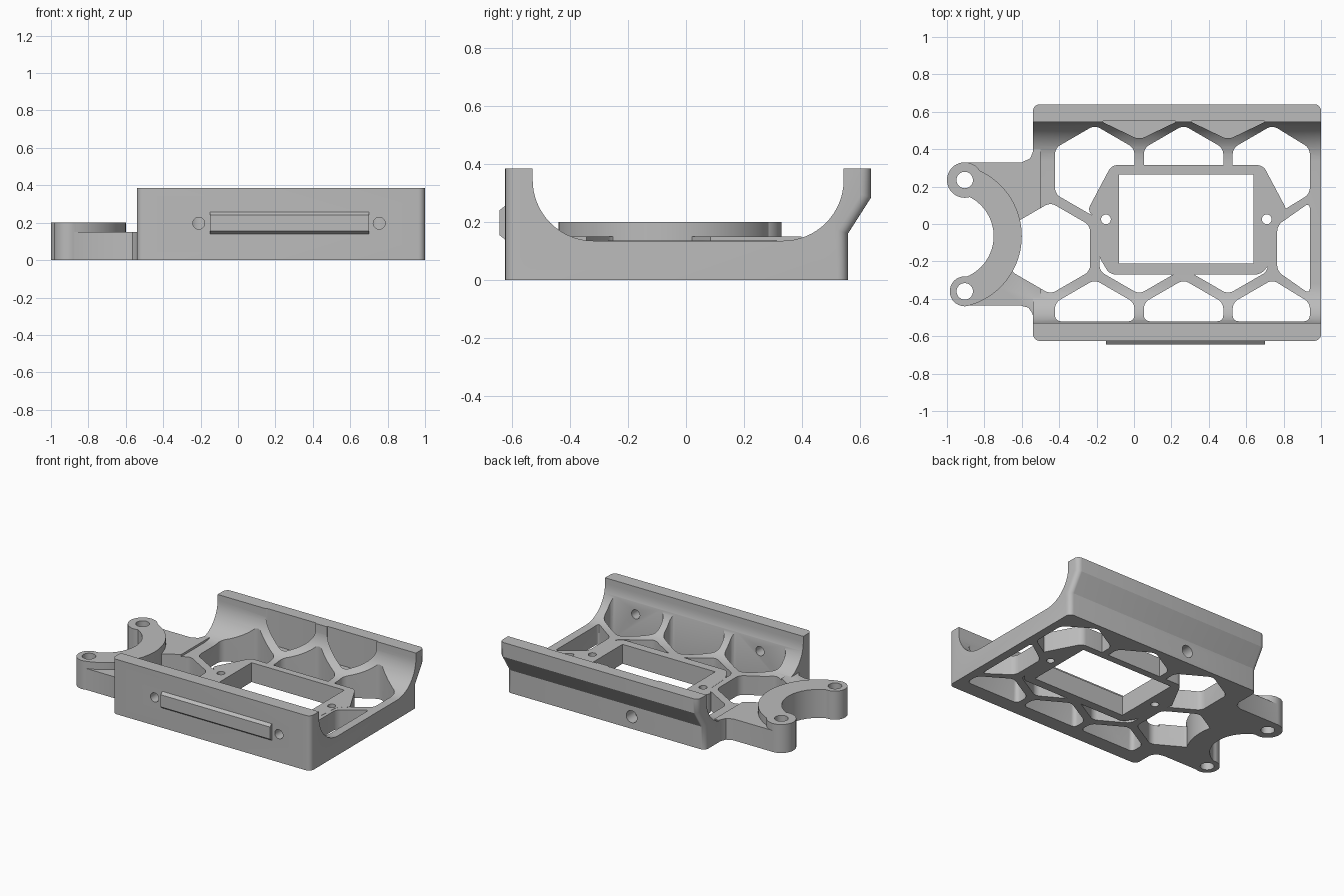
import bpy, bmesh
from math import sin, cos, pi, radians

default = bpy.data.objects.get("Cube")
if default:
    bpy.data.objects.remove(default)

grey = bpy.data.materials.new("matte_grey")
grey.use_nodes = True
grey.diffuse_color = (0.5, 0.5, 0.5, 1)
grey.node_tree.nodes["Principled BSDF"].inputs["Base Color"].default_value = (0.5, 0.5, 0.5, 1)

PLACE = {"x": lambda a, b, h: (h, a, b),
         "y": lambda a, b, h: (a, h, b),
         "z": lambda a, b, h: (a, b, h)}


def prism(name, points, lo, hi, axis="z", rounding=0.0, pick=None):
    """Extrude a 2D outline along an axis, optionally rounding its long edges."""
    bm = bmesh.new()
    face = bm.faces.new([bm.verts.new(PLACE[axis](a, b, lo)) for a, b in points])
    top = bmesh.ops.extrude_face_region(bm, geom=[face])["geom"]
    shift = PLACE[axis](0, 0, hi - lo)
    bmesh.ops.translate(bm, vec=shift, verts=[v for v in top if isinstance(v, bmesh.types.BMVert)])
    bmesh.ops.recalc_face_normals(bm, faces=bm.faces)
    if rounding:
        k = "xyz".index(axis)
        if pick is None:
            pick = lambda e: abs(e.verts[0].co[k] - e.verts[1].co[k]) > 1e-4
        bmesh.ops.bevel(bm, geom=[e for e in bm.edges if pick(e)], offset=rounding,
                        segments=5, profile=0.5, affect="EDGES", clamp_overlap=True)
    mesh = bpy.data.meshes.new(name)
    bm.to_mesh(mesh)
    bm.free()
    mesh.materials.append(grey)
    obj = bpy.data.objects.new(name, mesh)
    bpy.context.collection.objects.link(obj)
    return obj


def arc(cx, cy, r, start, end, n=16):
    return [(cx + r * cos(radians(start + (end - start) * i / n)),
             cy + r * sin(radians(start + (end - start) * i / n))) for i in range(n + 1)]


def disc(name, cx, cy, r, lo, hi, axis="z"):
    return prism(name, arc(cx, cy, r, 0, 360, 40)[:-1], lo, hi, axis)


def combine(target, tool, operation):
    """Apply one boolean and discard the tool."""
    tool.hide_render = True
    mod = target.modifiers.new("shape", "BOOLEAN")
    mod.operation, mod.object, mod.solver = operation, tool, "EXACT"
    bpy.context.view_layer.objects.active = target
    bpy.ops.object.modifier_apply(modifier=mod.name)
    bpy.data.objects.remove(tool)


def cut(tool):
    combine(body, tool, "DIFFERENCE")


def add(tool):
    combine(body, tool, "UNION")


# Cradle: U-shaped section swept along x, with rounded outer ends
FLOOR = 0.135
section = [(-0.625, 0), (0.56, 0), (0.56, 0.16), (0.64, 0.285), (0.64, 0.385), (0.545, 0.385)]
section += arc(0.335, 0.345, 0.21, 0, -90)
section += arc(-0.32, 0.345, 0.21, 270, 180)
section += [(-0.53, 0.385), (-0.625, 0.385)]


def outer_end(e):
    a, b = e.verts
    outside = all(v.co.y < -0.62 or v.co.y > 0.559 for v in e.verts)
    return outside and abs(a.co.x - b.co.x) < 1e-4 and abs(a.co.z - b.co.z) > 0.02


body = prism("cradle_body", section, -0.54, 1.0, "x", 0.035, outer_end)

# Tab that carries the yoke, flared where it meets the cradle
add(prism("tab", [(-0.905, -0.435), (-0.61, -0.435), (-0.565, -0.447), (-0.545, -0.475),
                  (-0.53, -0.52), (-0.5, -0.52), (-0.5, 0.40), (-0.535, 0.40),
                  (-0.555, 0.35), (-0.6, 0.33), (-0.905, 0.33)], 0, 0.15))


# Honeycomb windows, trimmed to the floor area
def cell(cx, cy):
    pts = []
    for i in range(6):
        a = pi / 6 + i * pi / 3
        p = (round(min(cx + 0.245 * cos(a), 0.94), 4),
             round(max(-0.52, min(cy + 0.245 * sin(a), 0.553)), 4))
        if p not in pts:
            pts.append(p)

    def turn(i):
        (ax, ay), (bx, by), (px, py) = pts[i - 1], pts[i], pts[(i + 1) % len(pts)]
        return abs((bx - ax) * (py - by) - (by - ay) * (px - bx))
    return [p for i, p in enumerate(pts) if turn(i) > 1e-5]


PITCH, ROW, MID = 0.475, 0.413, -0.13
for i in range(3):
    for y in (MID - ROW, MID + ROW):
        cut(prism("window", cell(-0.21 + i * PITCH, y), -0.1, 0.6, rounding=0.03))
for i in range(4):
    cut(prism("window", cell(-0.447 + i * PITCH, MID), -0.1, 0.6, rounding=0.03))
# Blind pockets in the back wall
for i in (1, 2):
    cut(prism("pocket", cell(-0.447 + i * PITCH, MID + 2 * ROW), 0.14, 0.6, rounding=0.03))

# Central mounting frame with rectangular opening and two screw holes
add(prism("frame", [(-0.12, 0.315), (0.69, 0.315), (0.82, 0.07), (0.75, 0.03), (0.735, -0.20),
                    (0.68, -0.27), (-0.13, -0.27), (-0.19, -0.17), (-0.20, 0.03), (-0.25, 0.07)],
          0, FLOOR + 0.001, rounding=0.03))
cut(prism("opening", [(-0.08, -0.21), (0.64, -0.21), (0.64, 0.265), (-0.08, 0.265)], -0.1, 0.5))
for x in (-0.15, 0.71):
    cut(disc("screw_hole", x, 0.025, 0.026, -0.1, 0.5))

# Crescent yoke with a drilled boss at each tip
YX, YY = -0.985, -0.065
add(prism("yoke", arc(YX, YY, 0.385, -75, 75, 40) + arc(YX, YY, 0.215, 75, -75, 40), 0, 0.2))
cut(disc("yoke_gap", YX, YY, 0.235, -0.1, 0.5))
for y, r in ((0.235, 0.095), (-0.36, 0.08)):
    add(disc("boss", -0.905, y, r, 0, 0.2))
    cut(disc("boss_hole", -0.905, y, 0.044, -0.1, 0.5))

# Bolt holes through the front wall and one in the back wall
for x in (-0.21, 0.755):
    cut(disc("front_hole", x, 0.197, 0.032, -0.75, -0.4, "y"))
cut(disc("back_hole", 0.03, 0.085, 0.042, 0.47, 0.7, "y"))

# Raised rail on the front wall
rail = prism("front_rail", [(-0.62, 0.135), (-0.645, 0.155), (-0.645, 0.24), (-0.62, 0.26)],
             -0.15, 0.7, "x")

for obj in (body, rail):
    bpy.ops.object.select_all(action="DESELECT")
    obj.select_set(True)
    bpy.context.view_layer.objects.active = obj
    bpy.ops.object.shade_smooth_by_angle(angle=radians(30))
